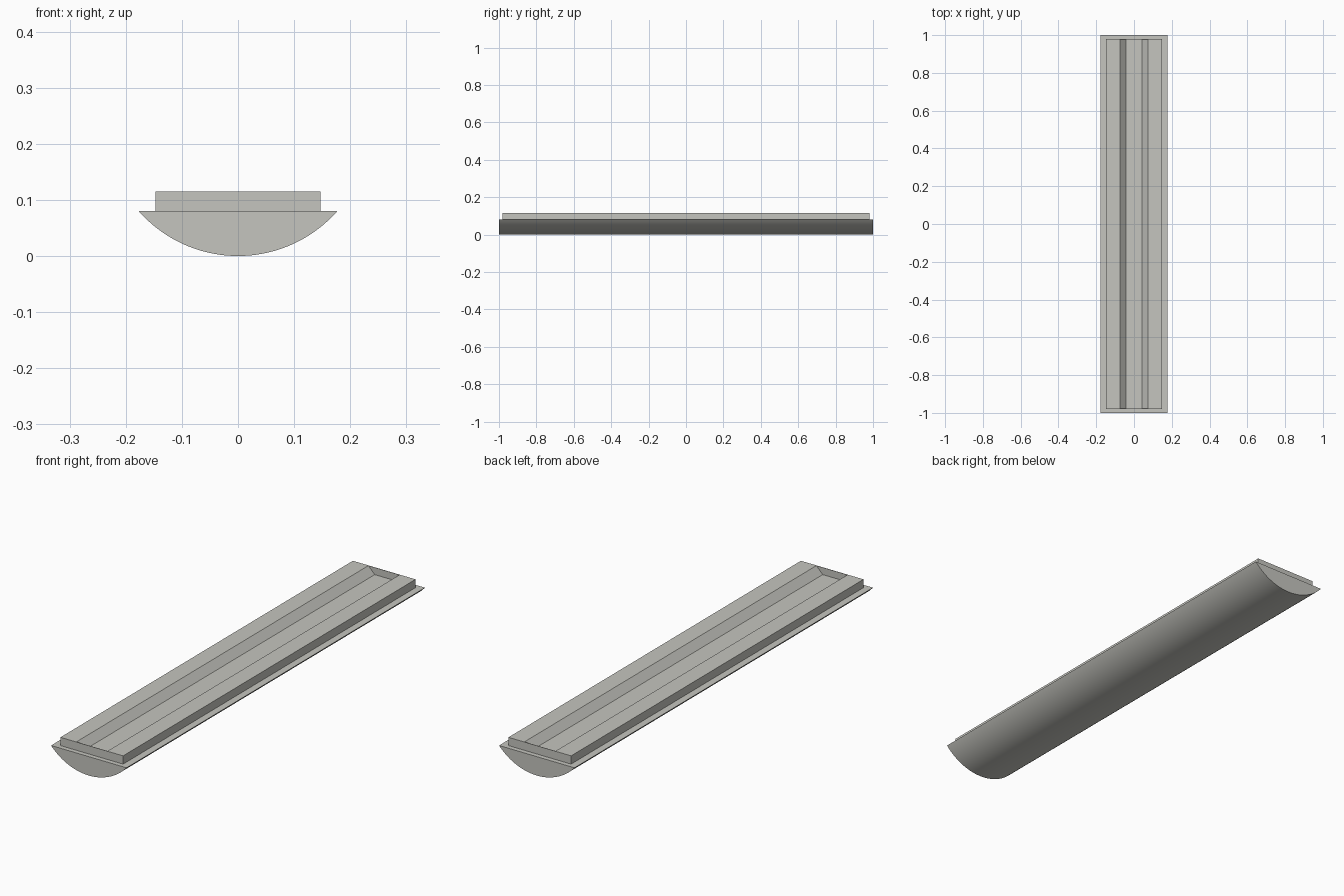
import bpy, bmesh
from math import sin, cos, asin, radians

cube = bpy.data.objects.get("Cube")
if cube:
    bpy.data.objects.remove(cube, do_unlink=True)

mat = bpy.data.materials.new("pale warm grey")
mat.use_nodes = True
colour = (0.56, 0.56, 0.52, 1)
mat.diffuse_color = colour
mat.node_tree.nodes["Principled BSDF"].inputs["Base Color"].default_value = colour


def extrude_profile(name, points, y0, y1):
    """Solid made by sweeping an x-z outline from y0 to y1."""
    bm = bmesh.new()
    face = bm.faces.new([bm.verts.new((x, y0, z)) for x, z in points])
    swept = bmesh.ops.extrude_face_region(bm, geom=[face], use_keep_orig=True)
    verts = [g for g in swept["geom"] if isinstance(g, bmesh.types.BMVert)]
    bmesh.ops.translate(bm, verts=verts, vec=(0, y1 - y0, 0))
    bmesh.ops.recalc_face_normals(bm, faces=bm.faces)
    mesh = bpy.data.meshes.new(name)
    bm.to_mesh(mesh)
    bm.free()
    mesh.materials.append(mat)
    obj = bpy.data.objects.new(name, mesh)
    bpy.context.collection.objects.link(obj)
    return obj


# Curved diffuser: a circular segment, flat on top
half, rise, steps = 0.177, 0.08, 48
radius = (half ** 2 + rise ** 2) / (2 * rise)
spread = asin(half / radius)
angles = [spread * (2 * i / steps - 1) for i in range(steps + 1)]
arc = [(radius * sin(a), radius * (1 - cos(a))) for a in angles]
diffuser = extrude_profile("diffuser", arc, -1, 1)
bpy.ops.object.select_all(action="DESELECT")
diffuser.select_set(True)
bpy.context.view_layer.objects.active = diffuser
bpy.ops.object.shade_smooth_by_angle(angle=radians(30))

# Mounting tray with a sloped channel along its length
width, top, floor = 0.147, 0.115, 0.085
end, wall = 0.98, 0.002
right_half = [(width, rise), (width, top), (0.073, top), (0.043, floor)]
outline = right_half + [(-x, z) for x, z in reversed(right_half)]
extrude_profile("mounting_tray", outline, -end + wall, end - wall)

# Thin plates closing the channel ends
plate = [(-width, rise), (width, rise), (width, top), (-width, top)]
extrude_profile("front_end_plate", plate, -end, -end + wall)
extrude_profile("back_end_plate", plate, end - wall, end)
